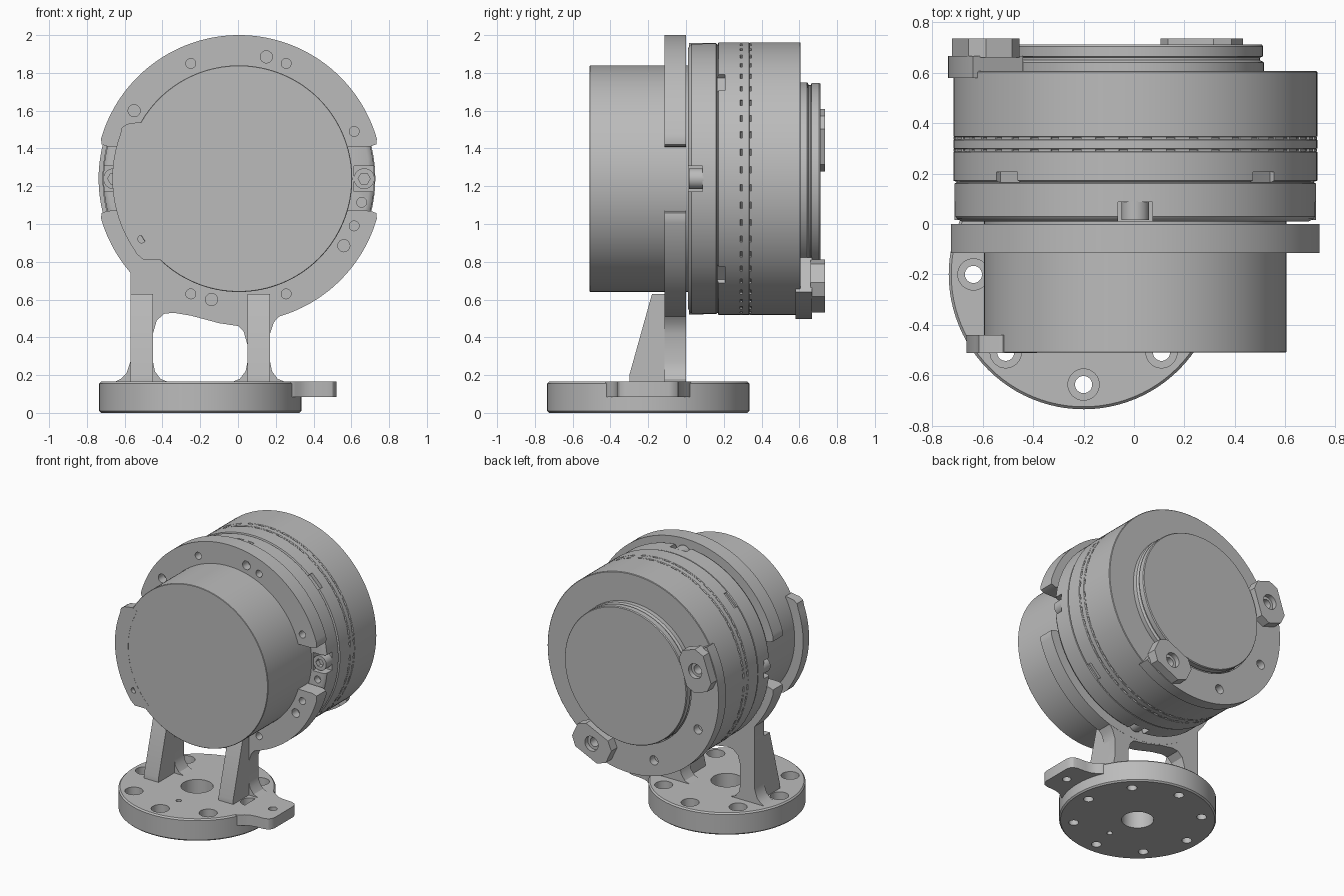
import bpy, bmesh
from math import sin, cos, pi, radians, asin

if "Cube" in bpy.data.objects:
    bpy.data.objects.remove(bpy.data.objects["Cube"])

CENTRE = (.005, 1.24)   # x and z of the horizontal housing axis
BASE = (-.2, -.2)       # centre of the round foot

grey = bpy.data.materials.new("machined grey")
grey.use_nodes = True
grey.diffuse_color = (0.5, 0.5, 0.5, 1)
grey.node_tree.nodes["Principled BSDF"].inputs["Base Color"].default_value = (0.5, 0.5, 0.5, 1)

PLACE = {"X": lambda a, b, h: (h, a, b),
         "Y": lambda a, b, h: (a, h, b),
         "Z": lambda a, b, h: (a, b, h)}


def finish(name, bm):
    bmesh.ops.recalc_face_normals(bm, faces=bm.faces)
    me = bpy.data.meshes.new(name)
    bm.to_mesh(me)
    bm.free()
    me.materials.append(grey)
    ob = bpy.data.objects.new(name, me)
    bpy.context.collection.objects.link(ob)
    smooth(me)
    return ob


def smooth(me):
    me.shade_smooth()
    me.set_sharp_from_angle(angle=radians(30))


def loft(name, rings, axis):
    """Skin a list of (outline, height) rings and cap both ends."""
    bm = bmesh.new()
    rows = [[bm.verts.new(PLACE[axis](a, b, h)) for a, b in pts] for pts, h in rings]
    for lo, hi in zip(rows, rows[1:]):
        for i in range(len(lo)):
            bm.faces.new((lo[i - 1], lo[i], hi[i], hi[i - 1]))
    bm.faces.new(rows[0])
    bm.faces.new(rows[-1])
    return finish(name, bm)


def prism(name, pts, h0, h1, axis="Y"):
    return loft(name, [(pts, h0), (pts, h1)], axis)


def circle(c, r, n=32):
    return [(c[0] + r * cos(2 * pi * i / n), c[1] + r * sin(2 * pi * i / n)) for i in range(n)]


def lathe(name, profile, c, axis="Y", n=128):
    return loft(name, [(circle(c, r, n), h) for r, h in profile], axis)


def rod(name, c, r, h0, h1, axis="Y"):
    return prism(name, circle(c, r), h0, h1, axis)


def around(angle, pts):
    """Turn (tangent, radius) points to an angle about the housing axis."""
    s, c = sin(radians(angle)), cos(radians(angle))
    return [(CENTRE[0] + r * c - t * s, CENTRE[1] + r * s + t * c) for t, r in pts]


def block(t, r0, r1):
    return [(-t, r0), (t, r0), (t, r1), (-t, r1)]


def polar(r, a):
    return (CENTRE[0] + r * cos(a), CENTRE[1] + r * sin(a))


def arc(r, a0, a1, n=48):
    return [polar(r, a0 + (a1 - a0) * i / n) for i in range(n + 1)]


def cut(ob, cutters):
    for c in cutters:
        c.hide_render = True
        mod = ob.modifiers.new("cut", "BOOLEAN")
        mod.object, mod.solver = c, "EXACT"
    bpy.context.view_layer.update()
    me = bpy.data.meshes.new_from_object(ob.evaluated_get(bpy.context.evaluated_depsgraph_get()))
    ob.modifiers.clear()
    ob.data = me
    smooth(me)
    for c in cutters:
        bpy.data.objects.remove(c)


# Round foot with counterbored bolt circle
foot = lathe("foot_disc", [(.525, 0), (.535, .01), (.535, .155), (.525, .165)], BASE, "Z", 96)
holes = [rod("bore", BASE, .11, -.1, .3, "Z"), rod("pin_bore", (-.17, -.46), .02, -.1, .3, "Z")]
for i in range(8):
    p = (BASE[0] + .437 * cos(i * pi / 4), BASE[1] + .437 * sin(i * pi / 4))
    holes += [rod("bore", p, .062, .08, .3, "Z"), rod("bore", p, .034, -.1, .1, "Z")]
cut(foot, holes)

# Side tab of the foot, flaring into the disc
half = [(.24, .228), (.28, .225), (.305, .21), (.33, .19), (.36, .175), (.4, .167),
        (.47, .163), (.5, .153), (.515, .135), (.522, .11)]
tab = prism("foot_tab", [(x, BASE[1] - w) for x, w in half]
            + [(x, BASE[1] + w) for x, w in reversed(half)], .085, .165, "Z")
cut(tab, [rod("bore", (.43, BASE[1]), .03, 0, .3, "Z")])

# Upright web with two legs and a window
web = [(-.57, .76), (-.57, .27), (-.59, .21), (-.62, .18), (-.66, .16), (-.36, .16), (-.41, .18),
       (-.44, .22), (-.45, .27), (-.45, .42), (-.43, .49), (-.39, .525), (-.34, .53), (-.25, .515),
       (-.1, .475), (0, .46), (.03, .43), (.05, .36), (.05, .27), (.04, .22), (.01, .18),
       (-.04, .16), (.26, .16), (.21, .18), (.18, .22), (.17, .27), (.17, .42), (.19, .48),
       (.23, .525), (.3, .545), (.2, .56), (0, .51), (-.2, .545), (-.35, .61), (-.46, .68)]
prism("upright_web", web, -.114, -.001)
for side, x in (("right", -.57), ("left", .05)):
    prism(side + "_leg_rib", [(-.004, .16), (-.3, .16), (-.3, .2), (-.18, .63), (-.004, .63)],
          x, x + .12, "X")

# Mounting flange: two arcs with a gap on each side and eased corners
edge = [(.75, asin(.182 / .75)), (.715, asin(.17 / .715))]
a_out, a_in = asin(.21 / .755), asin(.17 / .6)
spots = {"upper_flange": [(-.25, 1.85, .026), (.255, 1.85, .026), (.15, 1.885, .032),
                          (-.55, 1.6, .032), (.615, 1.49, .026)],
         "lower_flange": [(.615, .99, .026), (.56, .885, .032), (-.25, .63, .026),
                          (.255, .63, .026), (-.14, .6, .032)]}
for name, turn in (("upper_flange", 0), ("lower_flange", pi)):
    pts = (arc(.76, turn + a_out, turn + pi - a_out, 80)
           + [polar(r, turn + pi - a) for r, a in edge]
           + arc(.595, turn + pi - a_in, turn + a_in, 64)
           + [polar(r, turn + a) for r, a in reversed(edge)])
    flange = prism(name, pts, -.115, 0)
    cut(flange, [rod("bore", (x, z), r, -.2, -.05) for x, z, r in spots[name]])

# Front drum and its side lug
lathe("front_drum", [(.597, -.51), (.6, -.507), (.6, .03)], CENTRE)
lug = prism("drum_lug", [(-.52, 1.54), (-.585, 1.53), (-.615, 1.51)]
            + arc(.67, radians(160), radians(213))
            + [(-.535, .84), (-.5, .81), (-.41, .81)]
            + arc(.56, radians(226), radians(150)), -.511, -.44)
cut(lug, [rod("bore", (-.51, .92), .02, -.6, -.46)])

# Main housing with clamp pockets and lock notches
body = lathe("main_housing", [
    (.69, .01), (.71, .02), (.717, .03), (.717, .16), (.71, .165), (.71, .168), (.722, .172),
    (.722, .285), (.714, .29), (.714, .295), (.722, .3), (.722, .333), (.714, .338), (.714, .343),
    (.722, .348), (.722, .603), (.718, .607)], CENTRE)
pockets = [rod("bore", (.655, 1.115), .026, -.05, .06)]
for i in range(4):
    pockets.append(prism("pocket", around(90 * i, block(.068, .61, .8)), -.05, .088))
    pockets.append(prism("notch", around(45 + 90 * i, block(.06, .695, .8)), .166, .207))
cut(body, pockets)

# Clamp screws in the pockets
for i in range(4):
    c = around(90 * i, [(0, .663)])[0]
    screw = rod("clamp_screw_%d" % (i + 1), c, .055, .015, .092)
    cut(screw, [prism("hex_socket", circle(c, .032, 6), -.05, .05)])

# Grip teeth bridging the two narrow grooves
for i in range(48):
    for y in (.287, .335):
        prism("grip_tooth", around(7.5 * i, block(.03, .70, .7215)), y, y + .011)

# Stepped rear cover
lathe("rear_cover", [(.51, .59), (.51, .64), (.505, .645), (.495, .65), (.495, .66),
                     (.507, .665), (.507, .705), (.502, .712)], CENTRE)

# Crescent plate hooked over the rear rim, with a screw hole at each clip and two between
crescent = prism("rear_crescent_plate", arc(.743, radians(150), radians(306), 80)
                 + arc(.515, radians(306), radians(150), 64), .58, .667)
cut(crescent, [rod("bore", around(a, [(0, .63)])[0], .034, .61, .7) for a in (161, 205, 251, 295)])

# Clip heads at both ends of the crescent
clip = [(-.155, .57), (-.155, .68), (-.1, .735), (.1, .735), (.155, .68), (.155, .57),
        (.1, .52), (-.1, .52)]
for name, a in (("upper_clip", 161), ("lower_clip", 295)):
    head = prism(name, around(a, clip), .66, .735)
    c = around(a, [(0, .63)])[0]
    cut(head, [rod("bore", c, .055, .7, .8), rod("bore", c, .034, .6, .71)])
